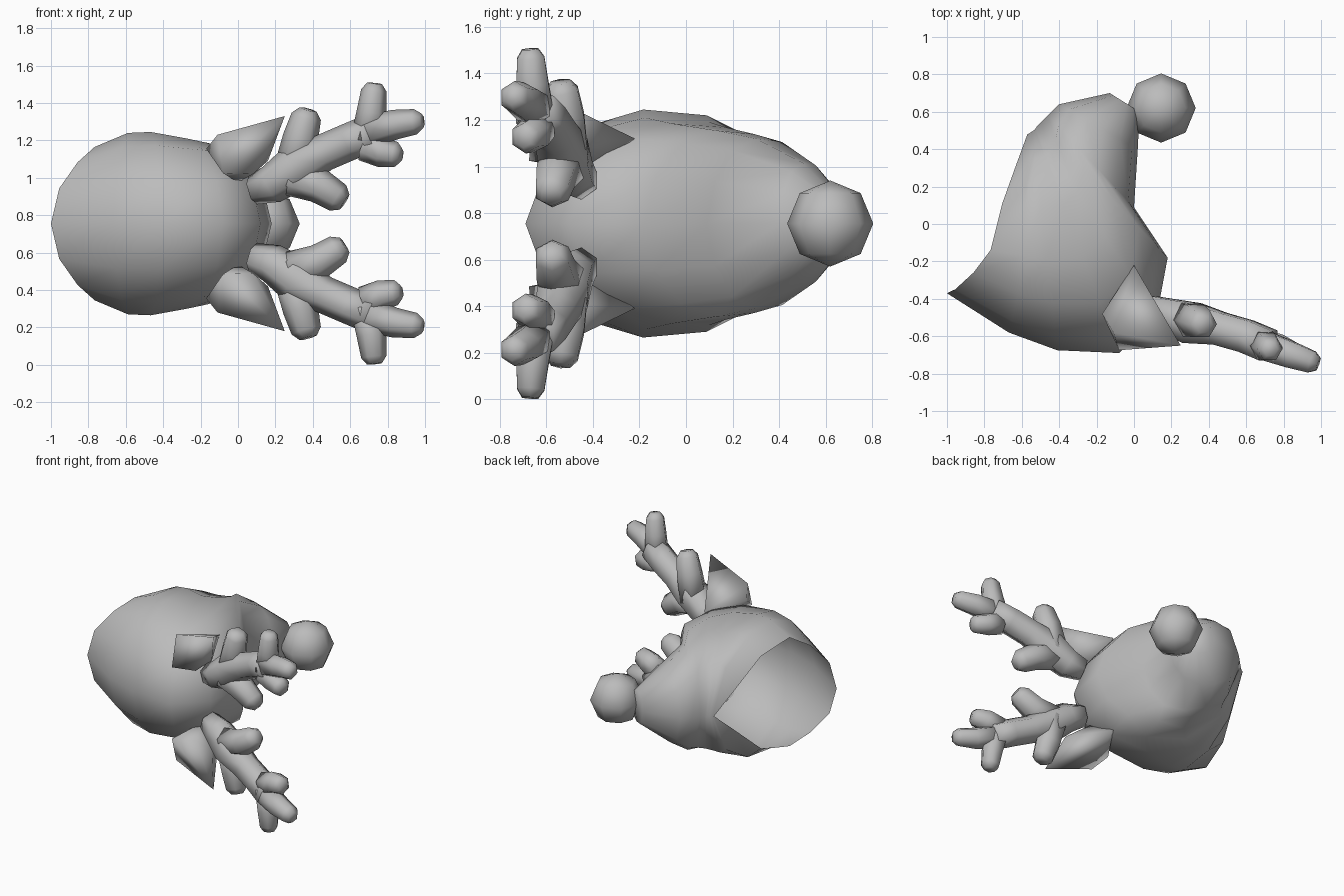
import bpy, bmesh, math
from mathutils import Vector

if "Cube" in bpy.data.objects:
    bpy.data.objects.remove(bpy.data.objects["Cube"])

MID = 0.755  # height of the symmetry plane; all parts are built around it

mat = bpy.data.materials.new("plain_grey")
mat.diffuse_color = (0.5, 0.5, 0.5, 1)
mat.use_nodes = True
mat.node_tree.nodes["Principled BSDF"].inputs["Base Color"].default_value = mat.diffuse_color


def finish(name, bm, mirror=False):
    bmesh.ops.recalc_face_normals(bm, faces=bm.faces)
    me = bpy.data.meshes.new(name)
    bm.to_mesh(me)
    bm.free()
    ob = bpy.data.objects.new(name, me)
    ob.location.z = MID
    bpy.context.collection.objects.link(ob)
    me.materials.append(mat)
    for p in me.polygons:
        p.use_smooth = True
    if mirror:
        mod = ob.modifiers.new("mirror", 'MIRROR')
        mod.use_axis = (False, False, True)
        mod.use_mirror_merge = False
    return ob


def bridge(bm, rings):
    for a, b in zip(rings, rings[1:]):
        n = len(a)
        for i in range(n):
            bm.faces.new((a[i], a[(i + 1) % n], b[(i + 1) % n], b[i]))


def tube(bm, pts, radii, sides=6):
    pts = [Vector(p) for p in pts]
    rings = []
    for i, (p, r) in enumerate(zip(pts, radii)):
        d = (pts[min(i + 1, len(pts) - 1)] - pts[max(i - 1, 0)]).normalized()
        u = d.cross(Vector((0, 1, 0))).normalized()
        v = d.cross(u)
        rings.append([bm.verts.new(p + r * (u * math.cos(k * math.tau / sides)
                      + v * math.sin(k * math.tau / sides))) for k in range(sides)])
    bridge(bm, rings)
    bm.faces.new(rings[0])
    bm.faces.new(rings[-1])


# Hat: open shell lofted from the rim, over the crown, into the drooping tail
# (outer x, outer y, inner x, inner y, half width, bow, profile blend)
sections = [
    (-1.00, -.37, -.57, .48, .41, 1, 0),
    (-.67, -.58, -.56, .485, .485, .4, .75),
    (-.41, -.675, -.545, .495, .49, 0, .9),
    (-.08, -.69, -.53, .505, .455, 0, 1),
    (.12, -.50, -.52, .52, .43, 0, 1),
    (.18, -.18, -.50, .54, .40, 0, 1),
    (0, .09, -.46, .58, .365, 0, 1),
    (.02, .40, -.40, .64, .26, 0, 1),
    (.03, .60, -.13, .70, .12, 0, 1),
]
# half profile, outer to inner: (position, width, bow) at the rim and at the tail
rim = [(0, 0, 0), (.04, .46, .03), (.17, .8, .077), (.325, 1, .104), (.59, .85, .047),
       (.82, .37, .02), (1, 0, 0)]
tail = [(0, 0), (.07, .5), (.22, .86), (.43, 1), (.66, .96), (.88, .72), (1, 0)]
bm = bmesh.new()
rings = []
for ox, oy, ix, iy, h, bow, s in sections:
    half = []
    for (t0, h0, b), (t1, h1) in zip(rim, tail):
        t = t0 + (t1 - t0) * s
        half.append((ox + (ix - ox) * t + b * bow * .9, oy + (iy - oy) * t - b * bow * .44,
                     h * (h0 + (h1 - h0) * s)))
    full = half + [(x, y, -z) for x, y, z in half[-2:0:-1]]
    rings.append([bm.verts.new(p) for p in full])
bridge(bm, rings)
bm.faces.new(rings[-1])
finish("hat", bm)

# Pom-pom on the tail
bm = bmesh.new()
bmesh.ops.create_uvsphere(bm, u_segments=8, v_segments=4, radius=.185)
bmesh.ops.translate(bm, vec=(.145, .62, 0), verts=bm.verts)
finish("pompom", bm)

# Ears: pointed wedges
bm = bmesh.new()
for p in [(-.17, -.48, .40), (0, -.22, .365), (-.11, -.58, .475), (.10, -.42, .41),
          (.16, -.54, .335), (.08, -.62, .265), (-.08, -.675, .27), (.25, -.65, .575),
          (0, -.42, .22)]:
    bm.verts.new(p)
bmesh.ops.convex_hull(bm, input=bm.verts)
bmesh.ops.delete(bm, geom=[v for v in bm.verts if not v.link_faces], context='VERTS')
finish("ear", bm, mirror=True)

# Antlers: a beam with two pairs of tines and a forked end
bm = bmesh.new()
tube(bm, [(.08, -.45, .18), (.18, -.49, .21), (.31, -.53, .30), (.46, -.56, .38),
          (.60, -.60, .44), (.72, -.65, .49)], [.08, .105, .125, .10, .10, .10])
tines = [
    [(.29, -.51, .27), (.335, -.52, .46), (.375, -.54, .61)],
    [(.29, -.53, .25), (.43, -.56, .205), (.57, -.58, .115)],
    [(.69, -.64, .45), (.715, -.66, .60), (.73, -.67, .75)],
    [(.70, -.65, .49), (.84, -.70, .53), (.985, -.75, .55)],
    [(.68, -.64, .42), (.77, -.66, .38), (.87, -.70, .365)],
]
for i, (a, b, c) in enumerate(tines):
    w = .095 if i < 2 else .08
    a, b, c = Vector(a), Vector(b), Vector(c)
    tube(bm, [a, b, b.lerp(c, .75), c], [w * 1.1, w, w * .85, w * .5])
finish("antler", bm, mirror=True)
